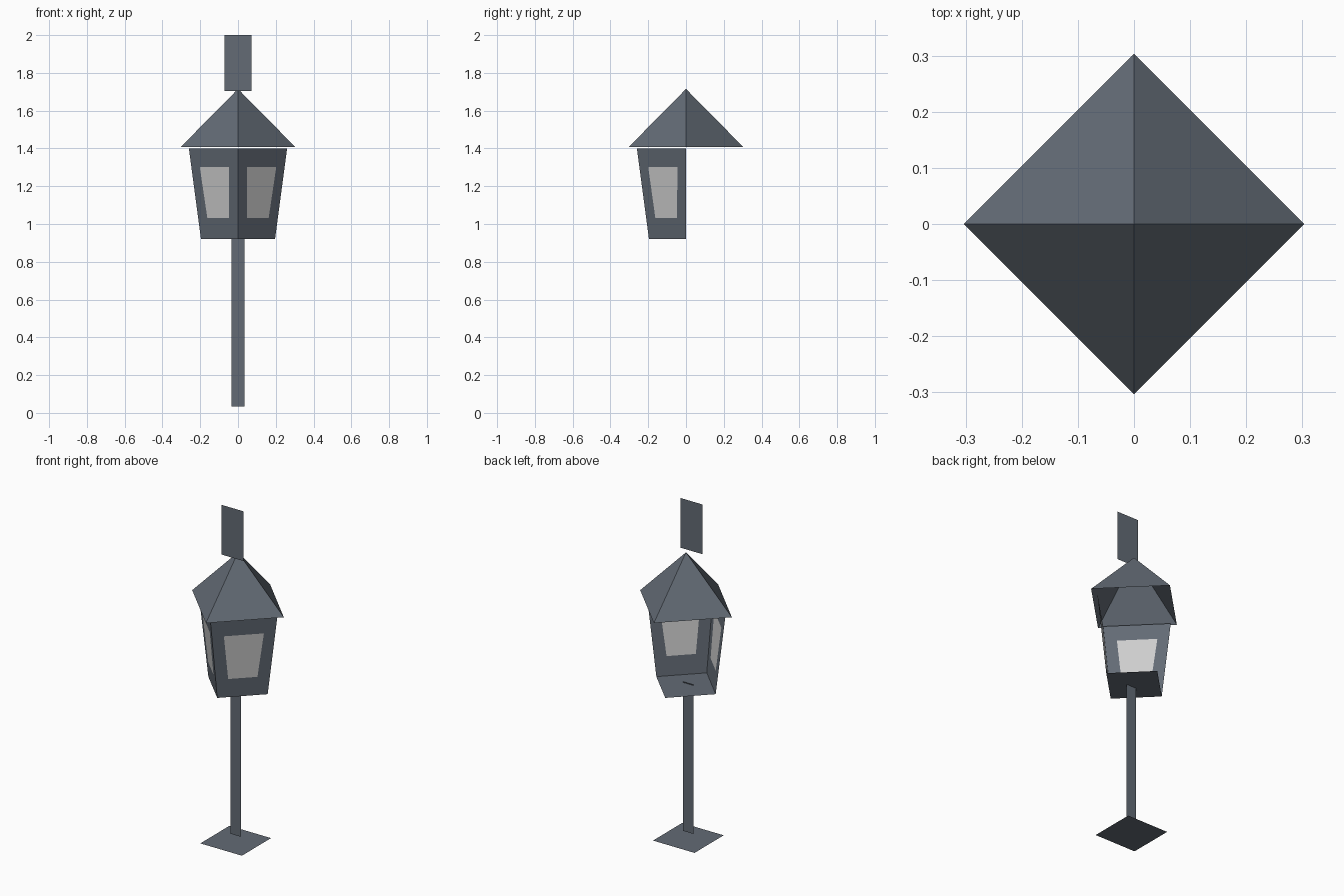
import bpy

if "Cube" in bpy.data.objects:
    bpy.data.objects.remove(bpy.data.objects["Cube"])


def material(name, rgb):
    m = bpy.data.materials.new(name)
    m.diffuse_color = (*rgb, 1.0)
    m.use_nodes = True
    m.node_tree.nodes["Principled BSDF"].inputs["Base Color"].default_value = m.diffuse_color
    return m


METAL = material("dark_metal", (0.125, 0.147, 0.178))
GLASS = material("pale_glass", (0.62, 0.62, 0.62))


def mesh_object(name, verts, faces, mats=(METAL,), glass_faces=()):
    me = bpy.data.meshes.new(name)
    me.from_pydata(verts, [], faces)
    for m in mats:
        me.materials.append(m)
    for i in glass_faces:
        me.polygons[i].material_index = 1
    me.update()
    ob = bpy.data.objects.new(name, me)
    bpy.context.collection.objects.link(ob)
    return ob


def diamond(r, z):
    return [(0, -r, z), (r, 0, z), (0, r, z), (-r, 0, z)]


def upright_plate(name, half_width, y, z0, z1):
    w = half_width
    mesh_object(name, [(-w, y, z0), (w, y, z0), (w, y, z1), (-w, y, z1)], [(0, 1, 2, 3)])


# Flat square foot and thin post, both single sheets
POST_Y = -0.022
H = 0.1375
mesh_object("base_plate",
            [(sx * H, POST_Y + sy * H, 0) for sx, sy in ((-1, -1), (1, -1), (1, 1), (-1, 1))],
            [(0, 1, 2, 3)])
upright_plate("post", 0.034, POST_Y, 0.033, 0.925)

# Lantern floor
Z0, Z1, R0, R1 = 0.92, 1.40, 0.196, 0.26
mesh_object("lantern_floor", diamond(R0, Z0), [(0, 1, 2, 3)])


# Two front walls with window panes cut in; the back is open
def wall_point(side, u, z):
    r = R0 + (R1 - R0) * (z - Z0) / (Z1 - Z0)
    return (side * u * r, -(1 - u) * r, z)


for side, label in ((1, "right"), (-1, "left")):
    outer = [(0, Z0), (1, Z0), (1, Z1), (0, Z1)]
    pane = [(0.23, 1.033), (0.77, 1.033), (0.82, 1.302), (0.19, 1.302)]
    verts = [wall_point(side, u, z) for u, z in outer + pane]
    faces = [(i, (i + 1) % 4, (i + 1) % 4 + 4, i + 4) for i in range(4)] + [(4, 5, 6, 7)]
    if side < 0:
        faces = [f[::-1] for f in faces]
    mesh_object("lantern_wall_" + label, verts, faces, (METAL, GLASS), (4,))

# Pyramid roof, open underneath
mesh_object("roof", diamond(0.303, 1.408) + [(0, 0, 1.715)],
            [(i, (i + 1) % 4, 4) for i in range(4)])

# Flat plate above the roof
upright_plate("top_plate", 0.072, -0.053, 1.703, 2.0)
